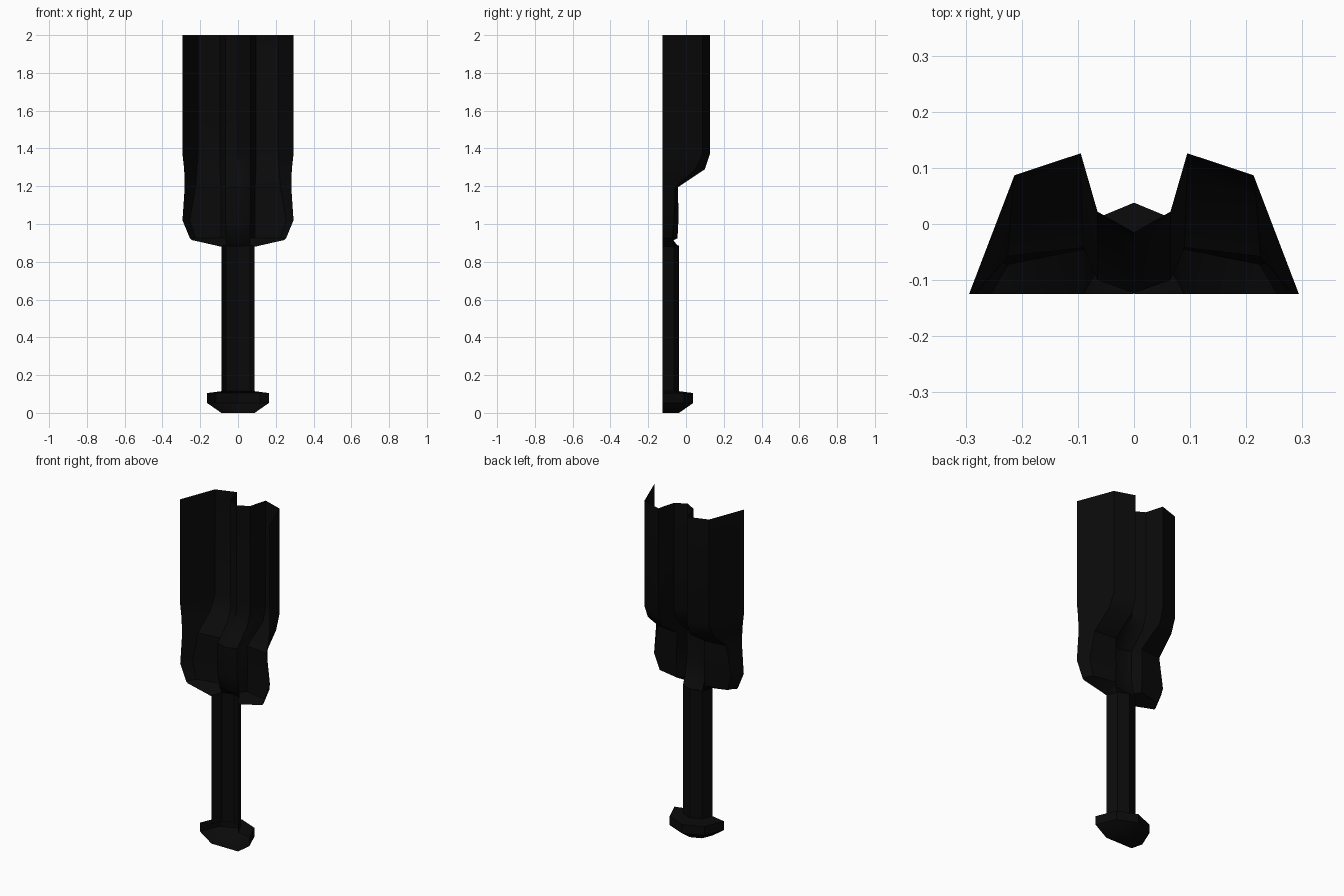
import bpy, bmesh, math

if "Cube" in bpy.data.objects:
    bpy.data.objects.remove(bpy.data.objects["Cube"])

black = bpy.data.materials.new("near_black")
black.diffuse_color = (0.003, 0.003, 0.003, 1)
black.use_nodes = True
black.node_tree.nodes["Principled BSDF"].inputs["Base Color"].default_value = black.diffuse_color

FRONT = -0.125  # plane of the open front side


def make_sheet(name, rows, mirror=False):
    """Loft a sheet through rows of points that all have the same length."""
    bm = bmesh.new()
    grid = [[bm.verts.new(p) for p in row] for row in rows]
    for a, b in zip(grid, grid[1:]):
        for i in range(len(a) - 1):
            bm.faces.new((a[i], a[i + 1], b[i + 1], b[i]))
    if mirror:
        geom = bm.verts[:] + bm.edges[:] + bm.faces[:]
        bmesh.ops.mirror(bm, geom=geom, axis='X', merge_dist=0.0005)
    bmesh.ops.remove_doubles(bm, verts=bm.verts[:], dist=0.0005)
    bmesh.ops.recalc_face_normals(bm, faces=bm.faces[:])
    # the sheet is open to the front, so outward means towards +y
    if sum(f.normal.y * f.calc_area() for f in bm.faces) < 0:
        bmesh.ops.reverse_faces(bm, faces=bm.faces[:])
    me = bpy.data.meshes.new(name)
    bm.to_mesh(me)
    bm.free()
    me.materials.append(black)
    ob = bpy.data.objects.new(name, me)
    bpy.context.collection.objects.link(ob)
    bpy.context.view_layer.objects.active = ob
    ob.select_set(True)
    bpy.ops.object.shade_smooth_by_angle(angle=math.radians(40))
    ob.select_set(False)
    return ob


# Ribbed shell: half sections (x, y) from the outer rim to the central groove
wide = [(.294, FRONT), (.213, .087), (.095, .126), (.065, .022), (0, -.015)]
sections = [
    (2.0, wide),
    (1.37, wide),
    (1.29, [(.285, FRONT), (.217, .05), (.095, .10), (.065, -.005), (0, -.04)]),
    (1.195, [(.282, FRONT), (.225, -.058), (.09, -.042), (.065, -.10), (0, -.123)]),
    (1.02, [(.294, FRONT), (.255, -.063), (.09, -.04), (.065, -.10), (0, -.123)]),
    (.925, [(.255, FRONT), (.224, -.072), (.09, -.045), (.064, -.08), (0, -.10)]),
]
rows = [[(x, y, z) for x, y in pts] for z, pts in sections]
# closed lower edge running into the handle
rows.append([(.245, FRONT, .915), (.20, FRONT, .905), (.09, FRONT, .88),
             (.064, -.061, .88), (0, -.037, .88)])
make_sheet("ribbed_shell", rows, mirror=True)


def half_turned(name, profile, sides=4):
    """Turn a (radius, z) profile through the rear half circle."""
    out = []
    for r, z in profile:
        out.append([(r * math.cos(math.pi * i / sides),
                     FRONT + r * math.sin(math.pi * i / sides), z)
                    for i in range(sides + 1)])
    bm_rows = out
    return make_sheet(name, bm_rows)


# Half round handle and flared foot
half_turned("handle", [(.088, .885), (.088, .115)])
half_turned("foot", [(.088, .115), (.163, .105), (.163, .052), (.088, .0), (.001, .0)])
